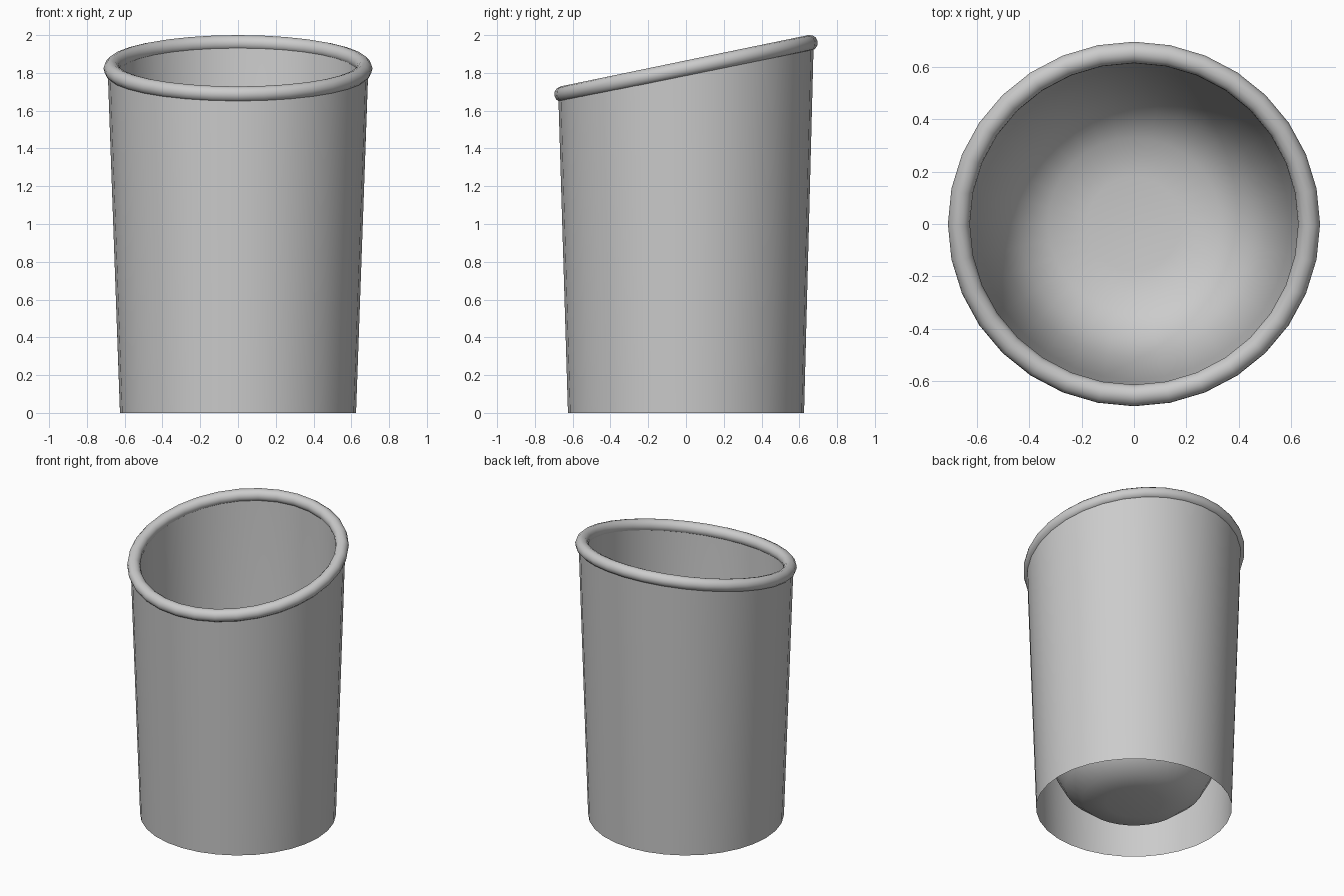
import bpy, bmesh, math

if "Cube" in bpy.data.objects:
    bpy.data.objects.remove(bpy.data.objects["Cube"])

SIDES = 32
SLOPE = 0.207          # rise of the slanted rim from front to back
TILT = math.atan(SLOPE)


def loft(name, rings, cap=False, flip=False):
    """Skin rings given as (x radius, y radius, height, slope along y)."""
    bm = bmesh.new()
    loops = []
    for rx, ry, z, slope in rings:
        loop = []
        for i in range(SIDES):
            a = 2 * math.pi * i / SIDES
            y = ry * math.sin(a)
            loop.append(bm.verts.new((rx * math.cos(a), y, z + slope * y)))
        loops.append(loop)
    for low, high in zip(loops, loops[1:]):
        for i in range(SIDES):
            j = (i + 1) % SIDES
            quad = (low[i], low[j], high[j], high[i])
            bm.faces.new(quad[::-1] if flip else quad)
    if cap:
        bm.faces.new(loops[0])
    for f in bm.faces:
        f.smooth = True
    mesh = bpy.data.meshes.new(name)
    bm.to_mesh(mesh)
    bm.free()
    obj = bpy.data.objects.new(name, mesh)
    bpy.context.collection.objects.link(obj)
    return obj


# Tapered outer wall, open underneath
loft("outer_wall", [
    (0.625, 0.625, 0.0, 0.0),
    (0.69, 0.676, 1.82, SLOPE),
])

# Inner lining with a rounded bottom
loft("inner_bowl", [
    (0.18, 0.18, 0.035, 0.0),
    (0.33, 0.33, 0.06, 0.0),
    (0.44, 0.44, 0.15, 0.0),
    (0.51, 0.51, 0.28, 0.0),
    (0.565, 0.565, 0.5, 0.0),
    (0.595, 0.595, 0.85, 0.0),
    (0.635, 0.625, 1.82, SLOPE),
], cap=True, flip=True)

# Rolled rim, tilted up towards the back
bpy.ops.mesh.primitive_torus_add(
    major_segments=SIDES, minor_segments=12,
    major_radius=0.67, minor_radius=0.042,
    location=(0, 0, 1.823), rotation=(TILT, 0, 0))
rim = bpy.context.object
rim.name = "rolled_rim"
bpy.ops.object.shade_smooth()
